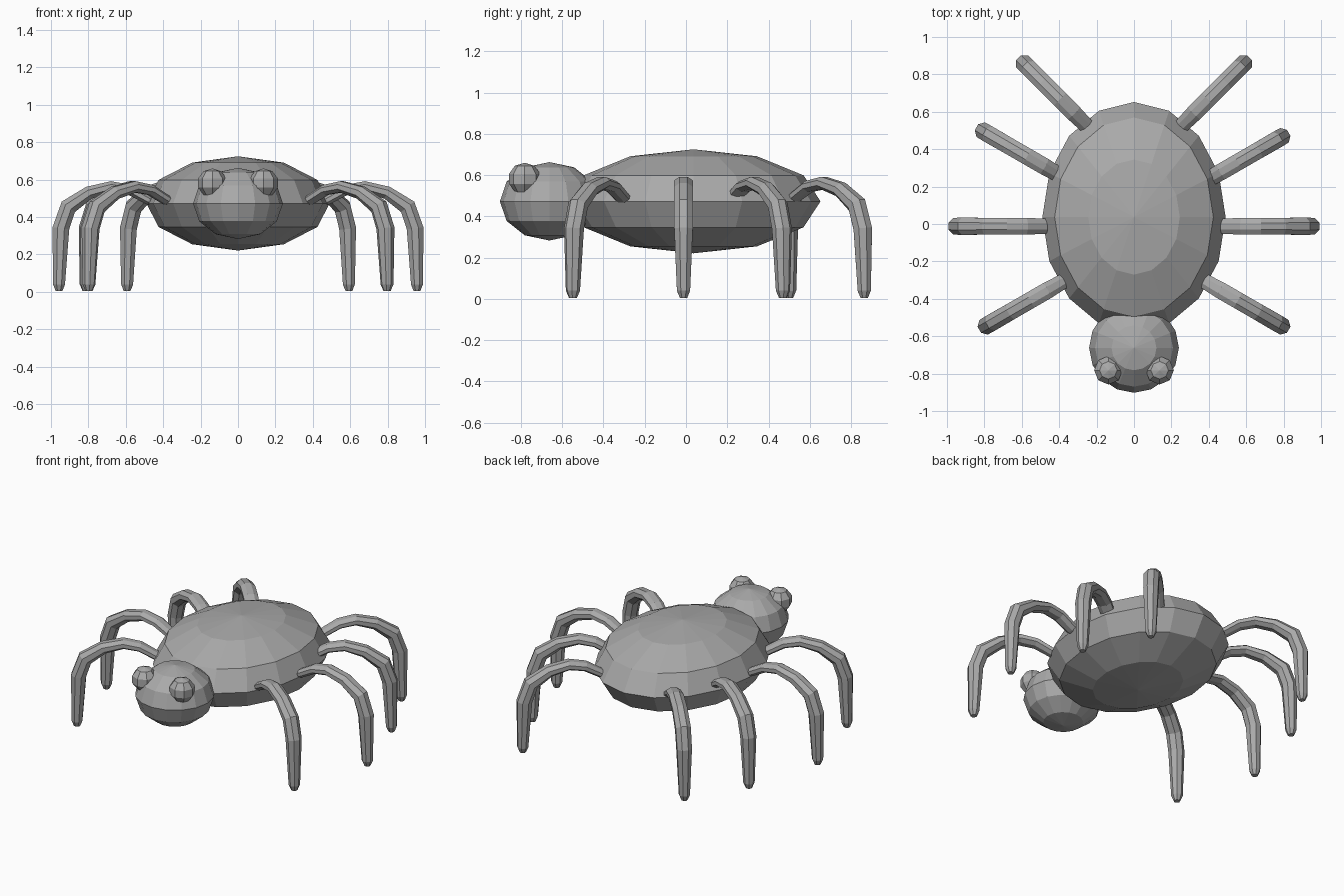
import bpy
import bmesh
from math import sin, cos, pi, radians
from mathutils import Vector, Matrix

cube = bpy.data.objects.get("Cube")
if cube:
    bpy.data.objects.remove(cube)

# One plain grey for the whole model
grey = bpy.data.materials.new("grey")
grey.use_nodes = True
grey.diffuse_color = (0.4, 0.4, 0.4, 1)
grey.node_tree.nodes["Principled BSDF"].inputs["Base Color"].default_value = (0.4, 0.4, 0.4, 1)


def add_object(name, bm):
    bmesh.ops.recalc_face_normals(bm, faces=bm.faces)
    mesh = bpy.data.meshes.new(name)
    bm.to_mesh(mesh)
    bm.free()
    mesh.materials.append(grey)
    obj = bpy.data.objects.new(name, mesh)
    bpy.context.collection.objects.link(obj)
    return obj


def ball(name, centre, radii, segments, rings):
    bm = bmesh.new()
    bmesh.ops.create_uvsphere(bm, u_segments=segments, v_segments=rings, radius=1)
    bmesh.ops.scale(bm, vec=radii, verts=bm.verts)
    bmesh.ops.translate(bm, vec=centre, verts=bm.verts)
    return add_object(name, bm)


# Leg path from hip to foot: distance back from the foot, height, width, thickness
LEG_PATH = [(-0.51, 0.47, 0.05, 0.03), (-0.48, 0.49, 0.08, 0.05),
            (-0.38, 0.545, 0.09, 0.055), (-0.28, 0.562, 0.09, 0.06),
            (-0.16, 0.53, 0.09, 0.07), (-0.05, 0.455, 0.092, 0.09),
            (-0.01, 0.34, 0.09, 0.09), (0, 0.04, 0.064, 0.064),
            (0, 0.005, 0.036, 0.036)]
SIDES = 8


def leg(name, foot, angle):
    bm = bmesh.new()
    points = [Vector((p[0], 0, p[1])) for p in LEG_PATH]
    loops = []
    for i, (_, _, width, thick) in enumerate(LEG_PATH):
        # Tangent averaged over the neighbouring path points
        before, after = points[max(i - 1, 0)], points[min(i + 1, len(points) - 1)]
        tangent = (after - before).normalized()
        normal = Vector((-tangent.z, 0, tangent.x))
        loop = []
        for k in range(SIDES):
            a = 2 * pi * (k + 0.5) / SIDES
            stretch = 0.5 / cos(pi / SIDES)
            offset = normal * thick * sin(a) * stretch
            offset.y = width * cos(a) * stretch
            loop.append(bm.verts.new(points[i] + offset))
        loops.append(loop)
    for lower, upper in zip(loops, loops[1:]):
        for k in range(SIDES):
            n = (k + 1) % SIDES
            bm.faces.new((lower[k], lower[n], upper[n], upper[k]))
    bm.faces.new(loops[0])
    bm.faces.new(loops[-1])
    place = Matrix.Translation((*foot, 0)) @ Matrix.Rotation(radians(angle), 4, "Z")
    bmesh.ops.transform(bm, matrix=place, verts=bm.verts)
    add_object(name, bm)


# Body and head
ball("body", (0, 0.037, 0.473), (0.49, 0.615, 0.252), 16, 6)
ball("head", (0, -0.662, 0.473), (0.24, 0.24, 0.19), 16, 6)

# Eyes and legs, left side is +x
LEGS = {"front": (0.797, -0.548, -30), "middle": (0.957, -0.012, 0),
        "rear": (0.797, 0.47, 30), "back": (0.593, 0.864, 45)}
for side, s in (("left", 1), ("right", -1)):
    ball(side + "_eye", (s * 0.137, -0.782, 0.582), (0.08, 0.08, 0.078), 8, 5)
    for part, (x, y, angle) in LEGS.items():
        # The right rear leg stands slightly further back
        shift = 0.03 if (part, side) == ("rear", "right") else 0
        heading = angle if s > 0 else 180 - angle
        leg(f"{side}_{part}_leg", (s * (x + shift / 2), y + shift), heading)
